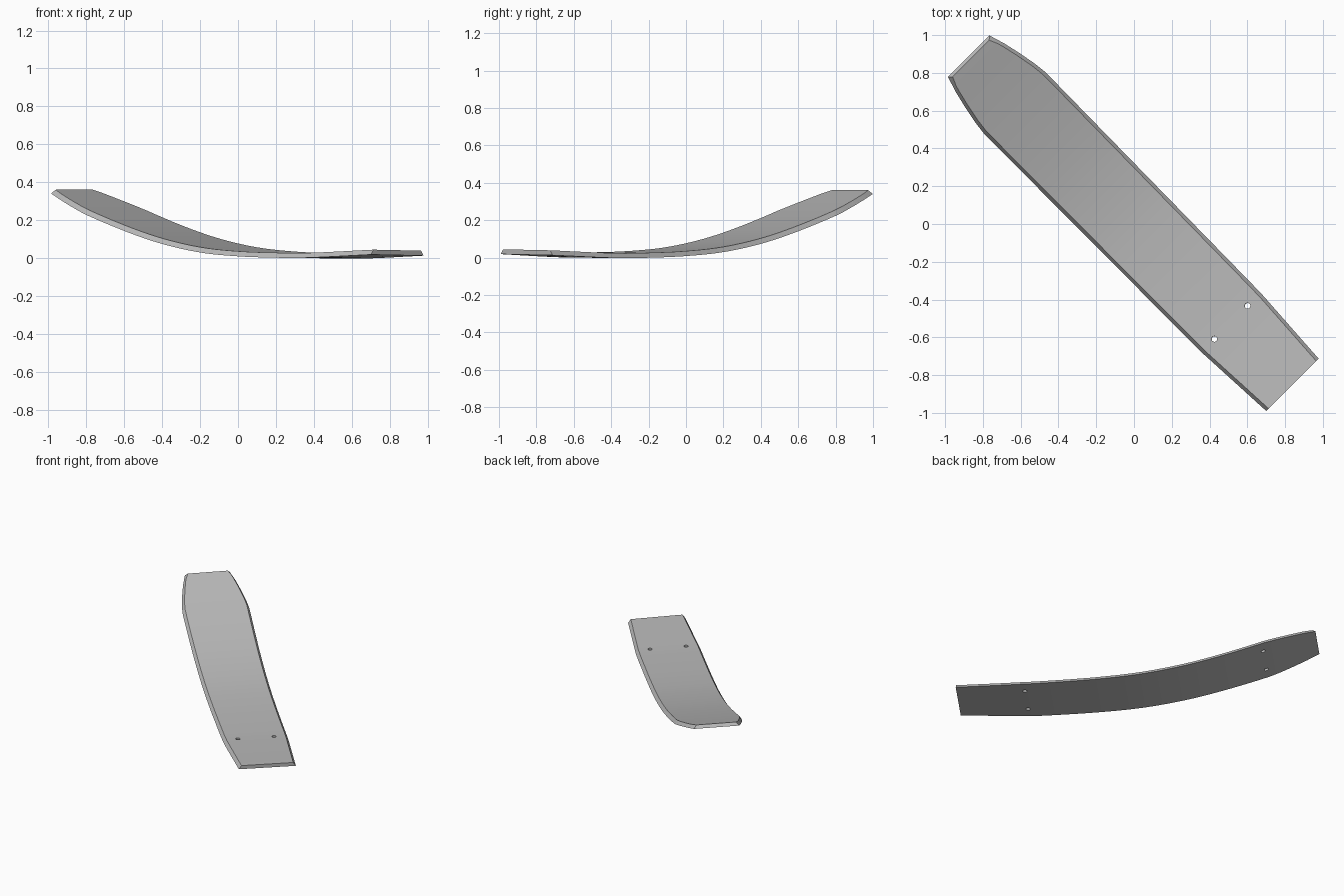
import bpy, bmesh, math
from mathutils import Matrix, Vector

if "Cube" in bpy.data.objects:
    bpy.data.objects.remove(bpy.data.objects["Cube"])

grey = bpy.data.materials.new("board grey")
grey.diffuse_color = (0.5, 0.5, 0.5, 1)
grey.use_nodes = True
grey.node_tree.nodes["Principled BSDF"].inputs["Base Color"].default_value = grey.diffuse_color

# underside height and half width along the board (raised tip to flat foot)
HEIGHT = [(-1.248, .341), (-.905, .227), (-.6, .137), (-.341, .075), (-.058, .03),
          (.225, .009), (.508, .001), (.73, .0), (1.196, .016)]
WIDTH = [(-1.248, .155), (-1.16, .182), (-1.07, .203), (-.97, .222), (-.9, .230),
         (-.83, .230), (.66, .2225), (.75, .221), (1.196, .196)]
THICK, BEVEL = .026, .018


def linear(table, u):
    for (a, p), (b, q) in zip(table, table[1:]):
        if u <= b:
            return p + (q - p) * (u - a) / (b - a)
    return table[-1][1]


def smooth(table, u):
    """Cubic interpolation with averaged slopes at the inner points."""
    n = len(table)
    i = next((k for k in range(n - 1) if u <= table[k + 1][0]), n - 2)

    def slope(k):
        a, b = table[max(k - 1, 0)], table[min(k + 1, n - 1)]
        return (b[1] - a[1]) / (b[0] - a[0])
    (a, p), (b, q) = table[i], table[i + 1]
    h, t = b - a, (u - a) / (b - a)
    return ((2*t**3 - 3*t**2 + 1) * p + (t**3 - 2*t**2 + t) * h * slope(i)
            + (3*t**2 - 2*t**3) * q + (t**3 - t**2) * h * slope(i + 1))


def place(u, v, z):
    """Board coordinates (along, across, up) to the diagonal in the scene."""
    v += -.0075 * u
    return Vector(((u + v) / math.sqrt(2), (v - u) / math.sqrt(2), z))


# board: lofted cross-sections with sloping sides
bm = bmesh.new()
stations = sorted({round(-1.248 + 2.444 * i / 40, 4) for i in range(41)}
                  | {u for u, _ in WIDTH})
rings = []
for u in stations:
    w, z = linear(WIDTH, u), smooth(HEIGHT, u)
    roll = -.015 * max(0, u) / 1.2
    ut = max(u, -1.248 + BEVEL * (1.0 if u < -1.24 else 0))
    zt = smooth(HEIGHT, ut) + THICK
    ring = [(u, -w, z), (u, w, z), (ut, w - BEVEL, zt), (ut, BEVEL - w, zt)]
    rings.append([bm.verts.new(place(a, b, c + roll * b)) for a, b, c in ring])
for r, s in zip(rings, rings[1:]):
    for k in range(4):
        bm.faces.new((r[k], r[(k + 1) % 4], s[(k + 1) % 4], s[k]))
bm.faces.new(rings[0])
bm.faces.new(rings[-1][::-1])
bmesh.ops.recalc_face_normals(bm, faces=bm.faces[:])
mesh = bpy.data.meshes.new("board")
bm.to_mesh(mesh)
bm.free()
board = bpy.data.objects.new("board", mesh)
mesh.materials.append(grey)
bpy.context.collection.objects.link(board)

# screw holes: through the foot, blind from below at the tip
bm = bmesh.new()
for u, depth in ((.732, .12), (-.89, .036)):
    for v in (-.124, .124):
        z = smooth(HEIGHT, u)
        d = place(u + .01, v, smooth(HEIGHT, u + .01)) - place(u - .01, v, smooth(HEIGHT, u - .01))
        up = d.cross(place(0, -1, 0)).normalized()
        if up.z < 0:
            up = -up
        turn = up.to_track_quat('Z', 'Y').to_matrix().to_4x4()
        bmesh.ops.create_cone(bm, cap_ends=True, segments=20, radius1=.015, radius2=.015,
                              depth=depth, matrix=Matrix.Translation(place(u, v, z)) @ turn)
mesh = bpy.data.meshes.new("hole_cutter")
bm.to_mesh(mesh)
bm.free()
mesh.materials.append(grey)
cutter = bpy.data.objects.new("hole_cutter", mesh)
bpy.context.collection.objects.link(cutter)
cutter.hide_render = True

cut = board.modifiers.new("holes", 'BOOLEAN')
cut.object = cutter
cut.operation = 'DIFFERENCE'
cut.solver = 'EXACT'
bpy.context.view_layer.objects.active = board
board.select_set(True)
bpy.ops.object.modifier_apply(modifier="holes")
bpy.data.objects.remove(cutter)
bpy.ops.object.shade_smooth_by_angle(angle=math.radians(25))
